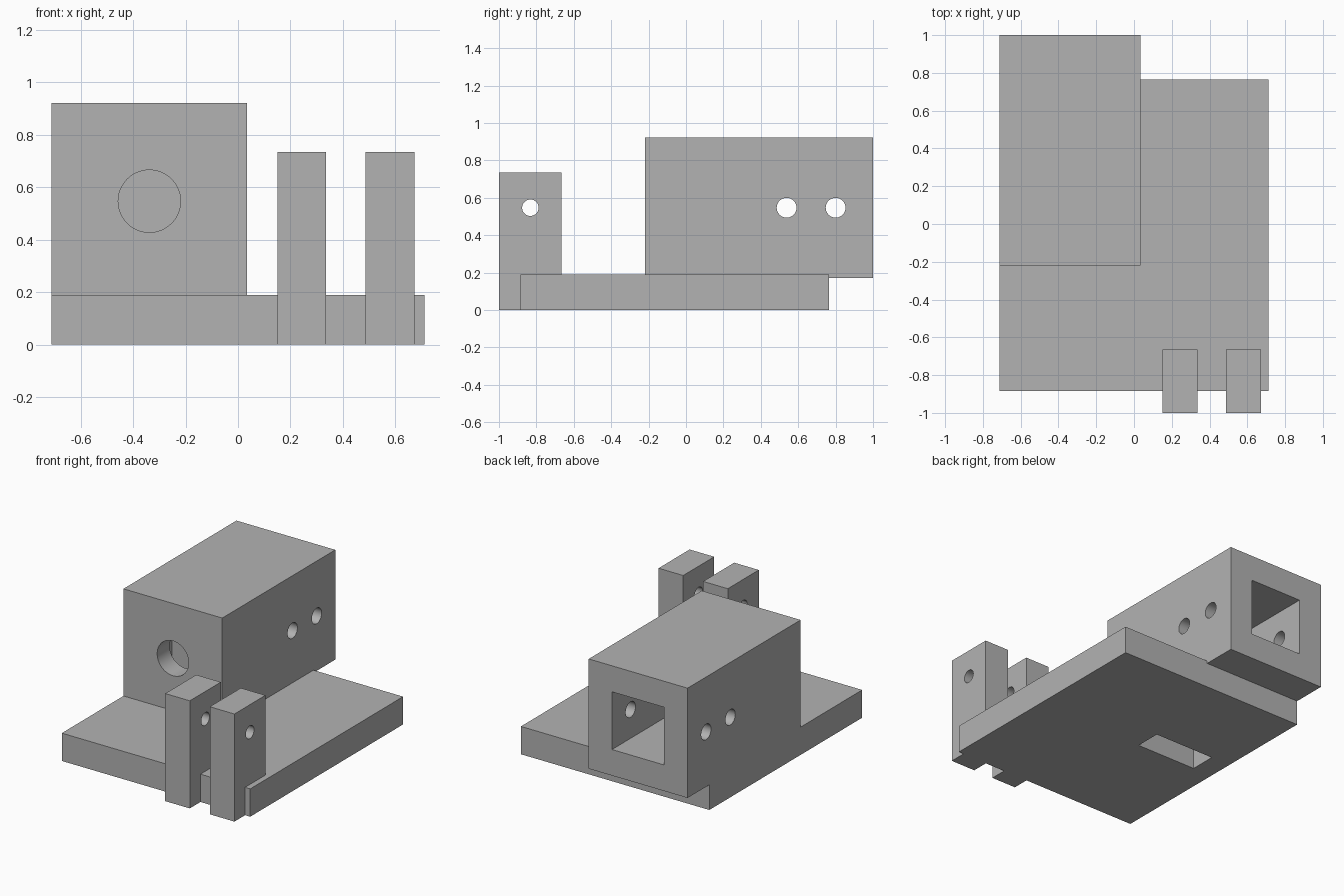
import bpy
import math

cube = bpy.data.objects.get("Cube")
if cube:
    bpy.data.objects.remove(cube, do_unlink=True)

grey = bpy.data.materials.new("plain_grey")
grey.use_nodes = True
grey.diffuse_color = (0.45, 0.45, 0.45, 1)
grey.node_tree.nodes["Principled BSDF"].inputs["Base Color"].default_value = (0.45, 0.45, 0.45, 1)


def box(name, x, y, z):
    """Box from its (low, high) range on each axis."""
    spans = (x, y, z)
    bpy.ops.mesh.primitive_cube_add(size=1, location=[(a + b) / 2 for a, b in spans])
    ob = bpy.context.object
    ob.name = name
    ob.scale = [b - a for a, b in spans]
    bpy.ops.object.transform_apply(location=True, rotation=True, scale=True)
    ob.data.materials.append(grey)
    return ob


def rod(name, radius, length, centre, axis):
    """Round cutter along the x or y axis."""
    turn = (0, math.pi / 2, 0) if axis == "x" else (math.pi / 2, 0, 0)
    bpy.ops.mesh.primitive_cylinder_add(vertices=48, radius=radius, depth=length,
                                        location=centre, rotation=turn)
    ob = bpy.context.object
    ob.name = name
    bpy.ops.object.transform_apply(location=True, rotation=True, scale=True)
    ob.data.materials.append(grey)
    return ob


def combine(target, other, operation):
    """Apply a boolean and discard the operand."""
    mod = target.modifiers.new("combine", "BOOLEAN")
    mod.operation = operation
    mod.solver = "EXACT"
    mod.object = other
    bpy.context.view_layer.objects.active = target
    bpy.ops.object.modifier_apply(modifier=mod.name)
    bpy.data.objects.remove(other, do_unlink=True)


# Base plate, motor-style housing block and two upright posts, joined as one solid
HOLE_Z = 0.547
MID_X = -0.338
body = box("mounting_bracket", (-0.712, 0.712), (-0.885, 0.765), (0, 0.19))
combine(body, box("housing", (-0.712, 0.035), (-0.22, 1), (0.172, 0.922)), "UNION")
for left_edge in (0.15, 0.487):
    post = box("post", (left_edge, left_edge + 0.186), (-1, -0.665), (0, 0.735))
    combine(body, post, "UNION")

# Square bore open at the back
bore = box("square_bore", (MID_X - 0.197, MID_X + 0.197), (0.25, 1.1),
           (HOLE_Z - 0.197, HOLE_Z + 0.197))
combine(body, bore, "DIFFERENCE")

# Pocket rising from the underside behind the front wall
pocket = box("pocket", (MID_X - 0.228, MID_X + 0.228), (-0.085, 0.095), (-0.1, 0.775))
combine(body, pocket, "DIFFERENCE")

# Round front opening into the pocket
combine(body, rod("front_hole", 0.119, 0.3, (MID_X, -0.2, HOLE_Z), "y"), "DIFFERENCE")

# Cross holes through the housing walls and through both posts
for y in (0.538, 0.80):
    combine(body, rod("side_hole", 0.053, 1, (MID_X, y, HOLE_Z), "x"), "DIFFERENCE")
combine(body, rod("post_hole", 0.044, 0.8, (0.41, -0.832, HOLE_Z), "x"), "DIFFERENCE")

# Smooth hole walls, crisp edges
bpy.ops.object.select_all(action="DESELECT")
body.select_set(True)
bpy.context.view_layer.objects.active = body
bpy.ops.object.shade_smooth_by_angle(angle=math.radians(30))
